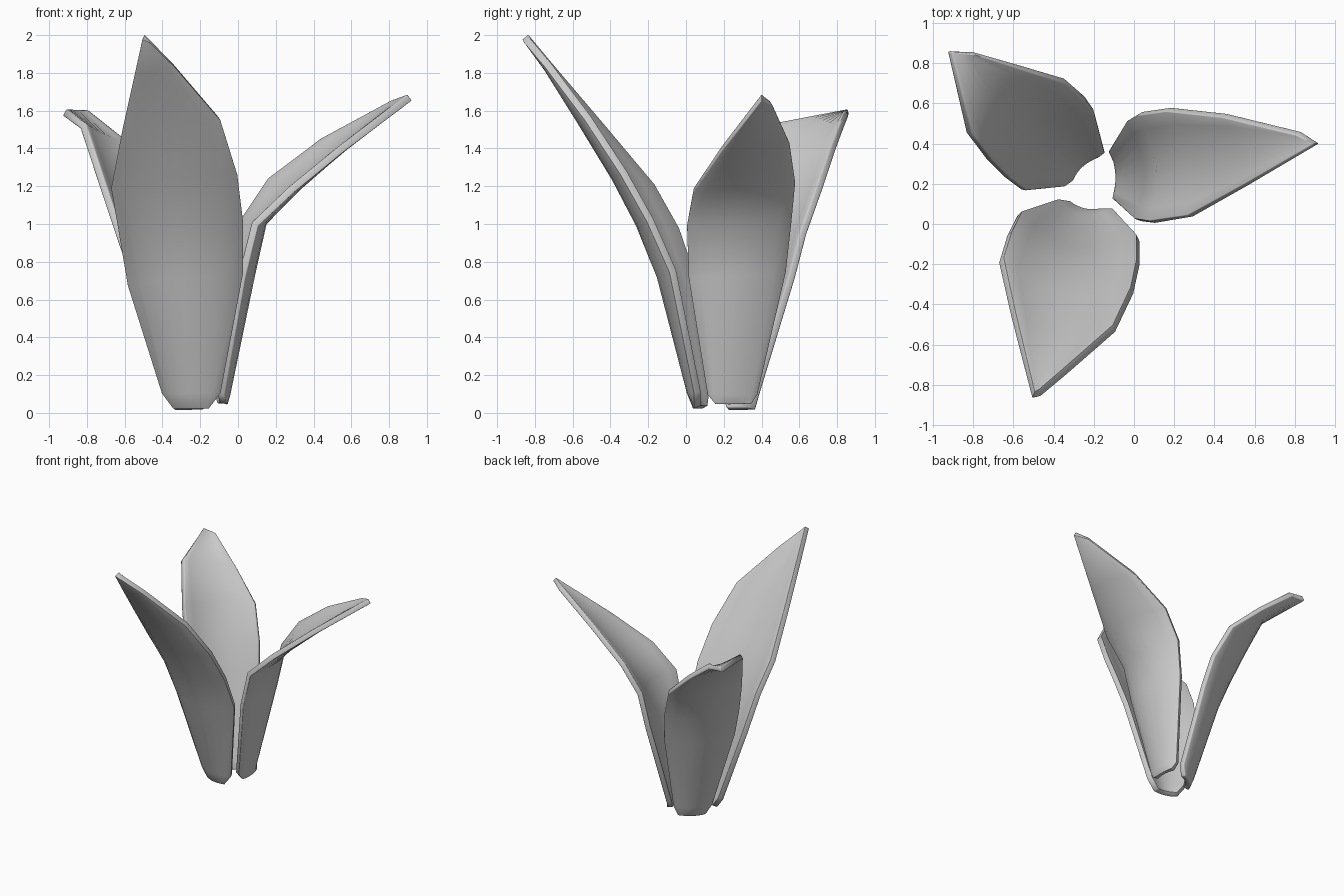
import bpy, bmesh
from mathutils import Vector

if "Cube" in bpy.data.objects:
    bpy.data.objects.remove(bpy.data.objects["Cube"])

COLS = 8


def petal(name, outward, rows):
    """Each row: left edge xyz, right edge xyz, outward cupping depth."""
    out = Vector((outward[0], outward[1], 0)).normalized()
    bm = bmesh.new()
    grid = []
    for lx, ly, lz, rx, ry, rz, cup in rows:
        a, b = Vector((lx, ly, lz)), Vector((rx, ry, rz))
        line = []
        for i in range(COLS + 1):
            t = i / COLS
            line.append(bm.verts.new(a.lerp(b, t) + out * cup * 4 * t * (1 - t)))
        grid.append(line)
    for lo, hi in zip(grid, grid[1:]):
        for i in range(COLS):
            bm.faces.new((lo[i], lo[i + 1], hi[i + 1], hi[i]))
    bmesh.ops.recalc_face_normals(bm, faces=bm.faces)
    me = bpy.data.meshes.new(name)
    bm.to_mesh(me)
    bm.free()
    ob = bpy.data.objects.new(name, me)
    bpy.context.collection.objects.link(ob)
    # thin sheet with softened rim
    solid = ob.modifiers.new("thickness", 'SOLIDIFY')
    solid.thickness = 0.04
    solid.offset = 0
    bev = ob.modifiers.new("rim", 'BEVEL')
    bev.width = 0.008
    bev.segments = 2
    bev.limit_method = 'ANGLE'
    bev.angle_limit = 1.0
    bpy.ops.object.select_all(action='DESELECT')
    ob.select_set(True)
    bpy.context.view_layer.objects.active = ob
    bpy.ops.object.shade_smooth_by_angle(angle=0.7)


# tall petal leaning to the front
petal("front_petal", (-0.2, -0.98), [
    (-.33, .10, .03, -.16, .06, .03, .02),
    (-.39, .11, .11, -.10, .06, .11, .06),
    (-.57, .05, .68, .02, -.07, .75, .12),
    (-.62, -.05, .97, .02, -.19, 1.02, .12),
    (-.66, -.18, 1.20, -.01, -.33, 1.27, .11),
    (-.60, -.45, 1.52, -.10, -.52, 1.56, .07),
    (-.54, -.69, 1.80, -.34, -.73, 1.84, .02),
    (-.50, -.85, 1.99, -.47, -.84, 1.97, 0)])

# petal bending out to the right
petal("right_petal", (1, 0), [
    (-.08, .16, .05, -.09, .34, .05, .01),
    (-.09, .12, .10, -.11, .37, .10, .04),
    (.02, .02, .72, -.02, .52, .75, .07),
    (.09, .01, 1.00, .03, .55, 1.02, .07),
    (.28, .04, 1.18, .17, .57, 1.23, .08),
    (.55, .19, 1.40, .45, .54, 1.44, .05),
    (.91, .40, 1.67, .82, .45, 1.64, 0)])

# petal leaning to the back left
petal("back_left_petal", (-0.78, 0.63), [
    (-.32, .22, .02, -.18, .35, .02, .02),
    (-.36, .19, .10, -.15, .37, .10, .05),
    (-.55, .17, .72, -.20, .56, .72, .09),
    (-.63, .23, .95, -.24, .62, .95, .09),
    (-.72, .32, 1.22, -.34, .71, 1.20, .08),
    (-.82, .45, 1.52, -.56, .78, 1.40, .03),
    (-.92, .86, 1.59, -.80, .85, 1.59, 0)])
